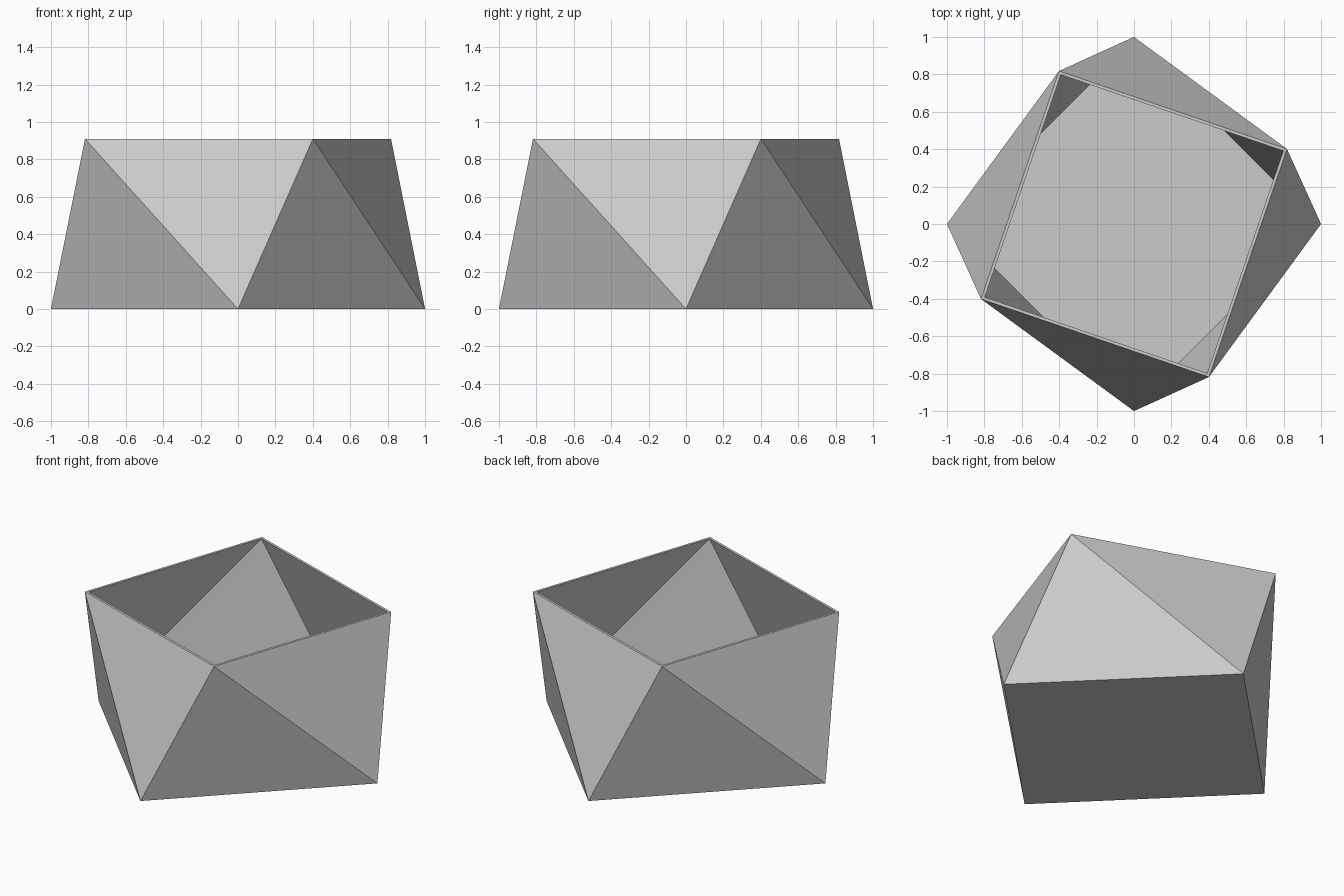
import bpy
import bmesh
from math import cos, sin, radians

cube = bpy.data.objects.get("Cube")
if cube:
    bpy.data.objects.remove(cube, do_unlink=True)

SIDES = 4
HEIGHT = 0.91
WALL = 0.015
TWIST = 26.1  # turn of the rim past each base corner, in degrees


def material(name, rgb):
    mat = bpy.data.materials.new(name)
    mat.use_nodes = True
    colour = (*rgb, 1.0)
    mat.diffuse_color = colour
    mat.node_tree.nodes["Principled BSDF"].inputs["Base Color"].default_value = colour
    return mat


def ring(bm, radius, z, turn):
    """Square ring of vertices, starting near the front corner."""
    angles = [radians(-90 + turn + i * 360 / SIDES) for i in range(SIDES)]
    return [bm.verts.new((radius * cos(a), radius * sin(a), z)) for a in angles]


def twisted_shell(bm, base, rim):
    """Closed base and a band of alternating triangles up to the rim."""
    bm.faces.new(base)
    for i in range(SIDES):
        j = (i + 1) % SIDES
        bm.faces.new((base[i], base[j], rim[i]))
        bm.faces.new((base[j], rim[j], rim[i]))


bm = bmesh.new()

# Outer shell
outer_rim = ring(bm, 0.911, HEIGHT, TWIST)
twisted_shell(bm, ring(bm, 1.0, 0, 0), outer_rim)

# Hollow inside with its floor
inner_rim = ring(bm, 0.911 - 1.5 * WALL, HEIGHT, TWIST)
twisted_shell(bm, ring(bm, 1.0 - 1.2 * WALL, WALL, 0), inner_rim)

# Thin flat lip
for i in range(SIDES):
    j = (i + 1) % SIDES
    bm.faces.new((outer_rim[i], outer_rim[j], inner_rim[j], inner_rim[i]))

bmesh.ops.recalc_face_normals(bm, faces=bm.faces)
mesh = bpy.data.meshes.new("faceted_bowl")
bm.to_mesh(mesh)
bm.free()
mesh.materials.append(material("light grey", (0.6, 0.6, 0.6)))
bowl = bpy.data.objects.new("faceted_bowl", mesh)
bpy.context.collection.objects.link(bowl)
